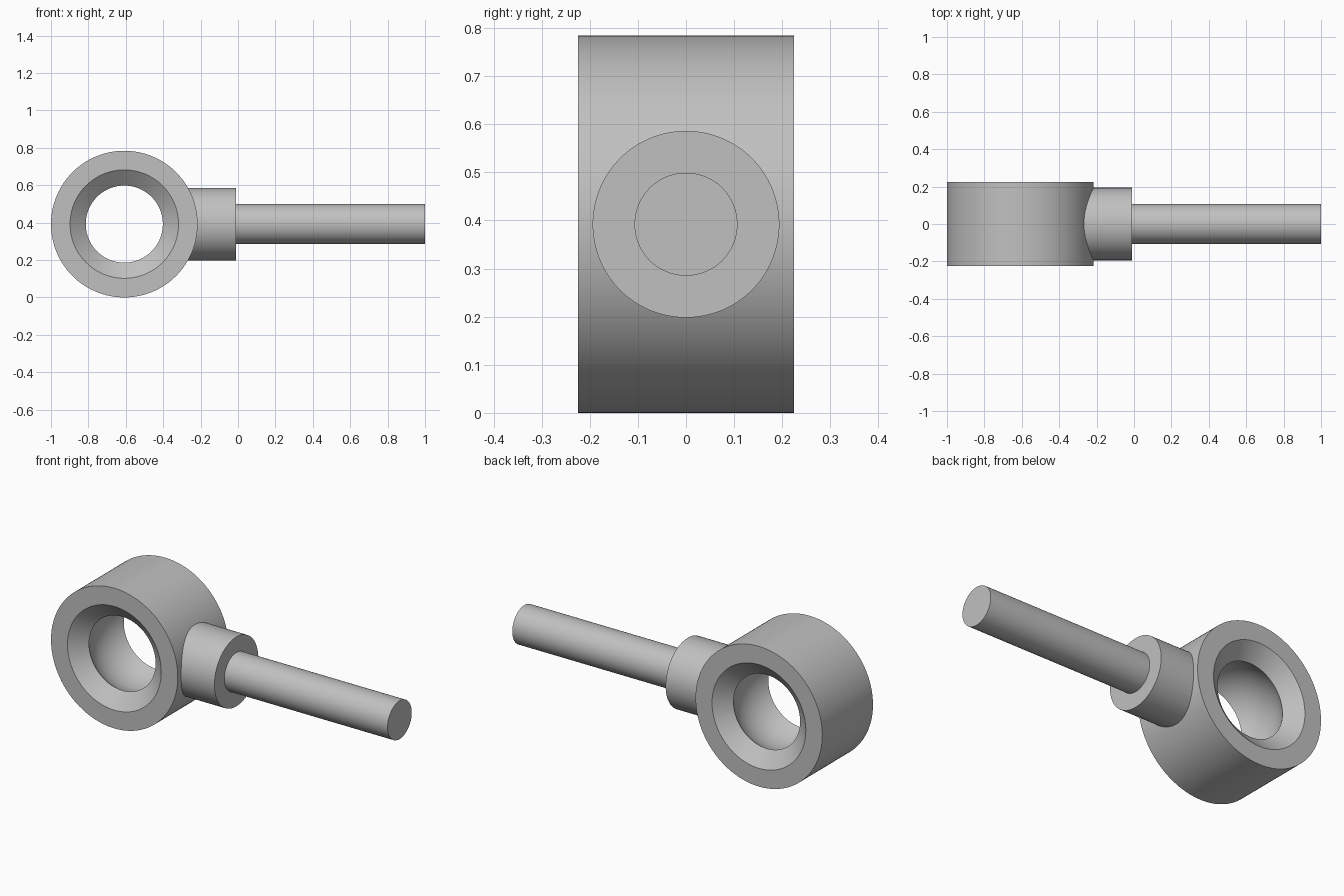
import bpy, bmesh, math
from mathutils import Matrix

cube = bpy.data.objects.get("Cube")
if cube:
    bpy.data.objects.remove(cube)

steel = bpy.data.materials.new("grey steel")
steel.use_nodes = True
colour = (0.53, 0.53, 0.53, 1)
steel.diffuse_color = colour
steel.node_tree.nodes["Principled BSDF"].inputs["Base Color"].default_value = colour

RING_X, AXIS_Z = -0.608, 0.392


def revolve(name, profile, rotation, location, closed=False, steps=128):
    """Spin (radius, height) points about local z, then place the part."""
    bm = bmesh.new()
    verts = [bm.verts.new((r, 0, h)) for r, h in profile]
    edges = [bm.edges.new(pair) for pair in zip(verts, verts[1:])]
    if closed:
        edges.append(bm.edges.new((verts[-1], verts[0])))
    bmesh.ops.spin(bm, geom=verts + edges, axis=(0, 0, 1), cent=(0, 0, 0),
                   angle=math.tau, steps=steps)
    bmesh.ops.remove_doubles(bm, verts=bm.verts, dist=1e-5)
    bmesh.ops.recalc_face_normals(bm, faces=bm.faces)
    bm.transform(Matrix.Translation(location) @ rotation)
    mesh = bpy.data.meshes.new(name)
    bm.to_mesh(mesh)
    bm.free()
    mesh.materials.append(steel)
    obj = bpy.data.objects.new(name, mesh)
    bpy.context.collection.objects.link(obj)
    bpy.ops.object.select_all(action="DESELECT")
    obj.select_set(True)
    bpy.context.view_layer.objects.active = obj
    bpy.ops.object.shade_smooth_by_angle(angle=math.radians(25))
    return obj


# Eye ring: flat faces, countersunk mouths and a spherical socket between them
half, lip, mouth, throat = 0.224, 0.154, 0.29, 0.206
ball = math.hypot(throat, lip)
tilt = math.atan2(lip, throat)
socket = [(ball * math.cos(a), ball * math.sin(a))
          for a in (tilt * (i / 8 - 1) for i in range(17))]
ring_profile = ([(mouth, -half)] + socket
                + [(mouth, half), (0.392, half), (0.392, -half)])
revolve("eye_ring", ring_profile, Matrix.Rotation(math.pi / 2, 4, "X"),
        (RING_X, 0, AXIS_Z), closed=True)

# Shank: thick collar rooted in the ring wall, then the thin rod
collar, rod = 0.194, 0.107
shank_profile = [(0, -0.30), (collar, -0.30), (collar, -0.01),
                 (rod, -0.01), (rod, 1), (0, 1)]
revolve("collar_and_rod", shank_profile, Matrix.Rotation(math.pi / 2, 4, "Y"),
        (0, 0, AXIS_Z))
